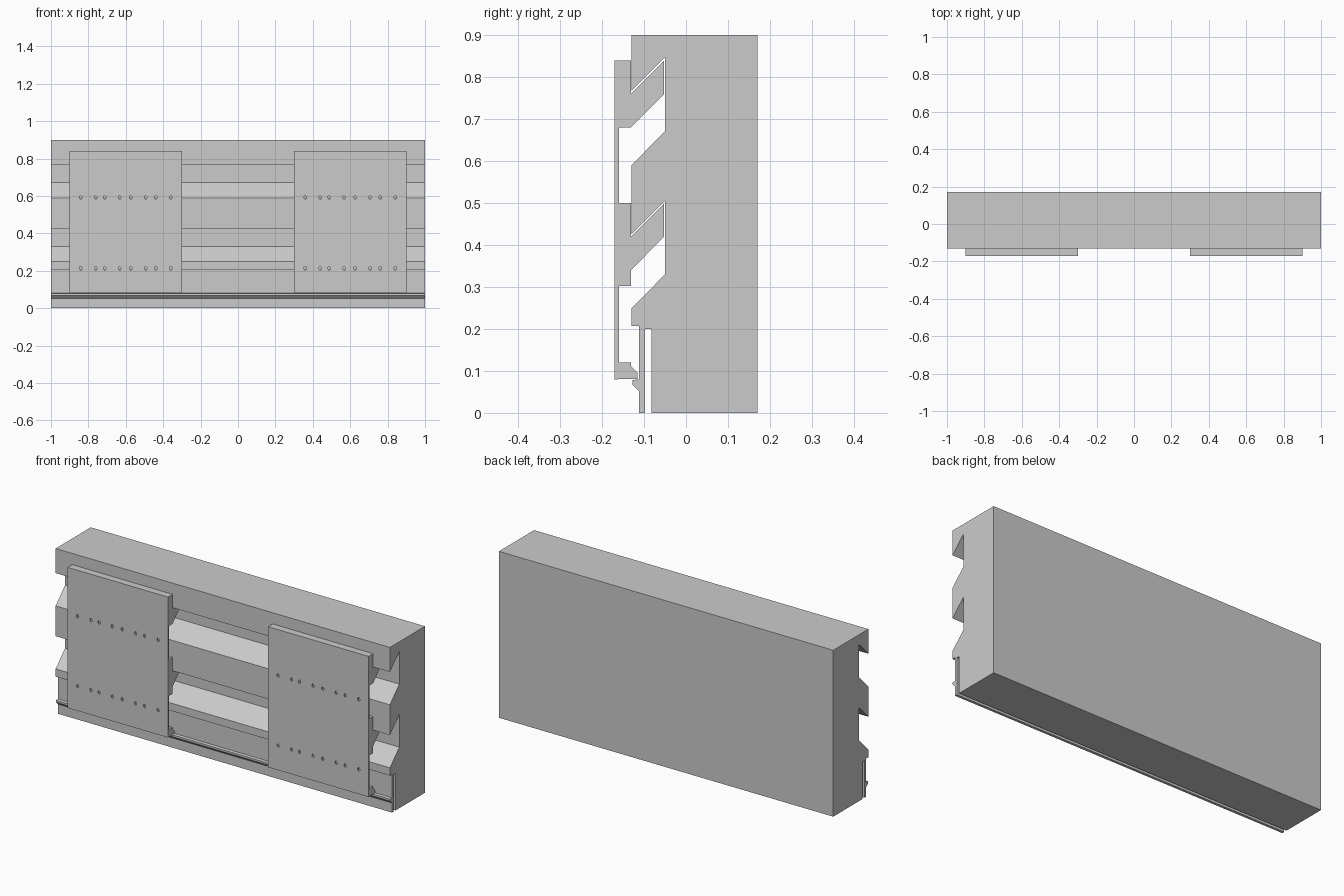
import bpy, bmesh, math

cube = bpy.data.objects.get("Cube")
if cube:
    bpy.data.objects.remove(cube, do_unlink=True)

grey = bpy.data.materials.new("plain grey")
grey.use_nodes = True
colour = (0.6, 0.6, 0.6, 1)
grey.diffuse_color = colour
grey.node_tree.nodes["Principled BSDF"].inputs["Base Color"].default_value = colour


def new_object(name, bm):
    bmesh.ops.recalc_face_normals(bm, faces=bm.faces)
    mesh = bpy.data.meshes.new(name)
    bm.to_mesh(mesh)
    bm.free()
    mesh.materials.append(grey)
    obj = bpy.data.objects.new(name, mesh)
    bpy.context.collection.objects.link(obj)
    return obj


def extrude(name, profile, x0, x1):
    """Sweep a (y, z) profile along x."""
    bm = bmesh.new()
    face = bm.faces.new([bm.verts.new((x0, y, z)) for y, z in profile])
    side = bmesh.ops.extrude_face_region(bm, geom=[face])
    verts = [v for v in side["geom"] if isinstance(v, bmesh.types.BMVert)]
    bmesh.ops.translate(bm, verts=verts, vec=(x1 - x0, 0, 0))
    return new_object(name, bm)


# Slatted wall panel with two angled grooves and a sprung lip at the foot
FRONT, DEEP = -0.13, -0.05
panel = [(0.17, 0), (0.17, 0.9), (FRONT, 0.9)]
for top in (0.767, 0.426):
    panel += [(FRONT, top), (DEEP, top + 0.08), (DEEP, top - 0.096), (FRONT, top - 0.177)]
panel += [(FRONT, 0.207), (-0.112, 0.207), (-0.112, 0.08), (-0.128, 0.078),
          (-0.128, 0.068), (-0.112, 0.052), (-0.112, 0), (-0.098, 0),
          (-0.098, 0.2), (-0.082, 0.2), (-0.082, 0)]
extrude("wall_panel", panel, -1, 1)

# Hanging plate profile: two angled hooks and a bottom catch
BACK, TIP, THIN = -0.131, -0.052, -0.16
plate = [(-0.17, 0.08), (-0.17, 0.84), (BACK, 0.84)]
for root, foot, recess in ((0.76, 0.68, 0.5), (0.42, 0.302, 0.12)):
    plate += [(BACK, root), (TIP, root + 0.079), (TIP, root), (BACK, root - 0.08)]
    plate += [(BACK, foot)] if foot < root - 0.08 else []
    plate += [(THIN, foot), (THIN, recess), (BACK, recess)]
plate += [(BACK, 0.111), (-0.115, 0.095), (-0.115, 0.081)]

HOLES = (-0.241, -0.161, -0.113, -0.033, 0.026, 0.106, 0.16, 0.241)


def hole_cutter(name, centre):
    """Rows of small oval pins used to pierce the thin parts of a plate."""
    bm = bmesh.new()
    for z in (0.213, 0.592):
        for dx in HOLES:
            ring = [bm.verts.new((centre + dx + 0.007 * math.cos(a), -0.18,
                                  z + 0.01 * math.sin(a)))
                    for a in (math.tau * (i + 0.5) / 8 for i in range(8))]
            side = bmesh.ops.extrude_face_region(bm, geom=[bm.faces.new(ring)])
            verts = [v for v in side["geom"] if isinstance(v, bmesh.types.BMVert)]
            bmesh.ops.translate(bm, verts=verts, vec=(0, 0.03, 0))
    return new_object(name, bm)


for side, centre in (("right", -0.6), ("left", 0.6)):
    obj = extrude(side + "_hanging_plate", plate, centre - 0.3, centre + 0.3)
    cutter = hole_cutter(side + "_hole_cutter", centre)
    cutter.hide_render = True
    cutter.hide_viewport = True
    cutter.display_type = 'WIRE'
    mod = obj.modifiers.new("screw_holes", 'BOOLEAN')
    mod.operation = 'DIFFERENCE'
    mod.solver = 'EXACT'
    mod.object = cutter
